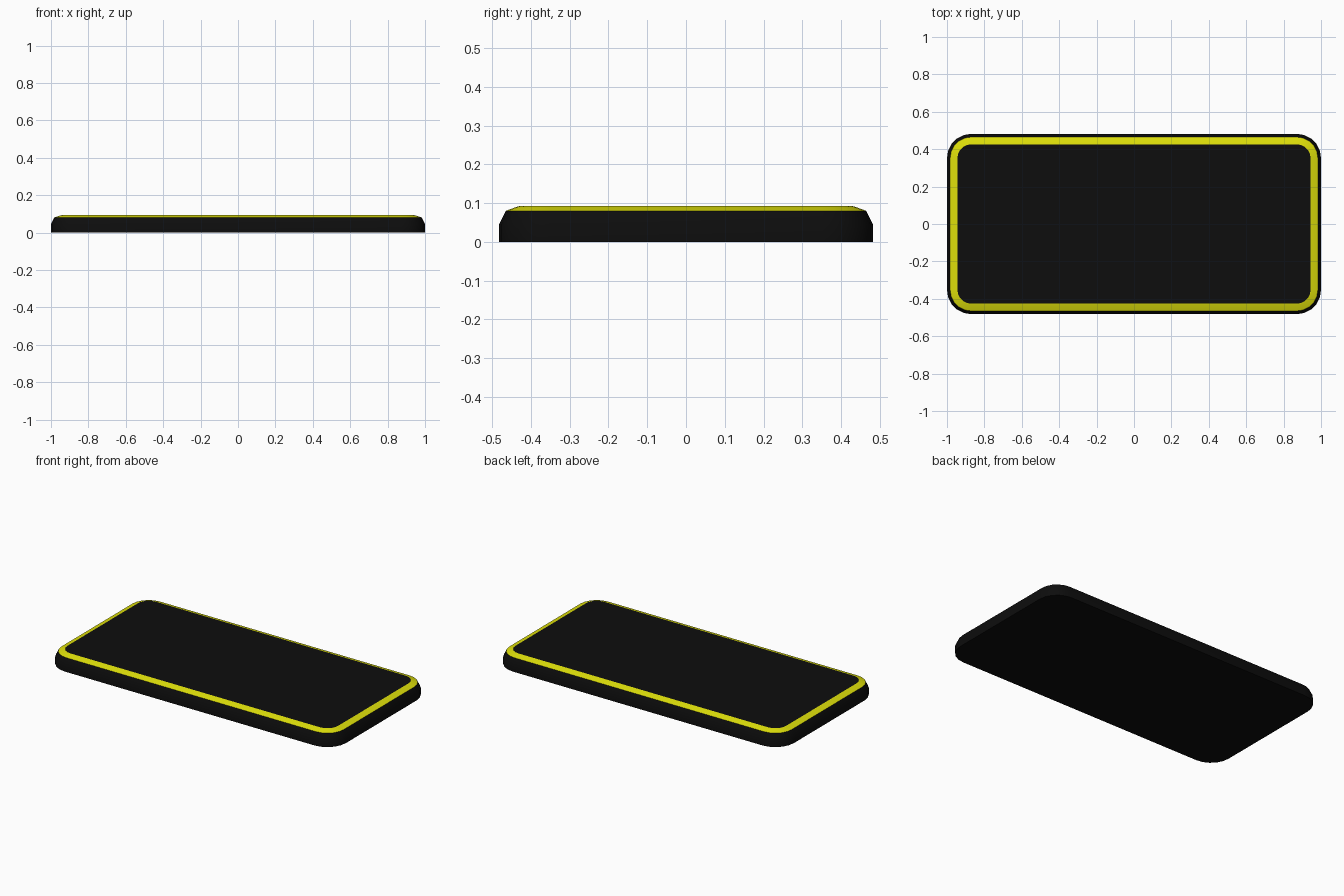
import bpy, bmesh, math

if "Cube" in bpy.data.objects:
    bpy.data.objects.remove(bpy.data.objects["Cube"])

HX, HY, R, SEG = 1.0, 0.482, 0.13, 5


def material(name, rgb):
    m = bpy.data.materials.new(name)
    m.diffuse_color = (*rgb, 1)
    m.use_nodes = True
    m.node_tree.nodes["Principled BSDF"].inputs["Base Color"].default_value = m.diffuse_color
    return m


def ring(bm, inset, z):
    """Rounded rectangle loop, inset from the outer outline."""
    r = R - inset
    verts = []
    for k, (sx, sy) in enumerate([(1, 1), (-1, 1), (-1, -1), (1, -1)]):
        for i in range(SEG + 1):
            a = math.pi / 2 * (k + i / SEG)
            verts.append(bm.verts.new((sx * (HX - R) + r * math.cos(a),
                                       sy * (HY - R) + r * math.sin(a), z)))
    return verts


def shell(name, profile, mat, cap_bottom=False, cap_top=False):
    """Stack of rounded rectangles following (inset, z) points."""
    bm = bmesh.new()
    rings = [ring(bm, *p) for p in profile]
    for a, b in zip(rings, rings[1:]):
        n = len(a)
        for i in range(n):
            j = (i + 1) % n
            bm.faces.new((a[i], a[j], b[j], b[i]))
    if cap_bottom:
        bm.faces.new(rings[0][::-1])
    if cap_top:
        bm.faces.new(rings[-1])
    me = bpy.data.meshes.new(name)
    bm.to_mesh(me)
    bm.free()
    me.materials.append(mat)
    ob = bpy.data.objects.new(name, me)
    bpy.context.collection.objects.link(ob)
    bpy.ops.object.select_all(action='DESELECT')
    ob.select_set(True)
    bpy.context.view_layer.objects.active = ob
    bpy.ops.object.shade_smooth_by_angle(angle=math.radians(30))
    return ob


black = material("black", (0.004, 0.004, 0.004))
yellow = material("yellow", (0.72, 0.73, 0.003))

# Case: flat base, upright wall, chamfered shoulder
shell("case", [(0, 0), (0, 0.045), (0.017, 0.08)], black, cap_bottom=True)
# Coloured trim sloping up to the screen
shell("trim", [(0.017, 0.08), (0.047, 0.091), (0.056, 0.093)], yellow)
# Flat screen inside the trim
shell("screen", [(0.056, 0.093)], black, cap_top=True)
